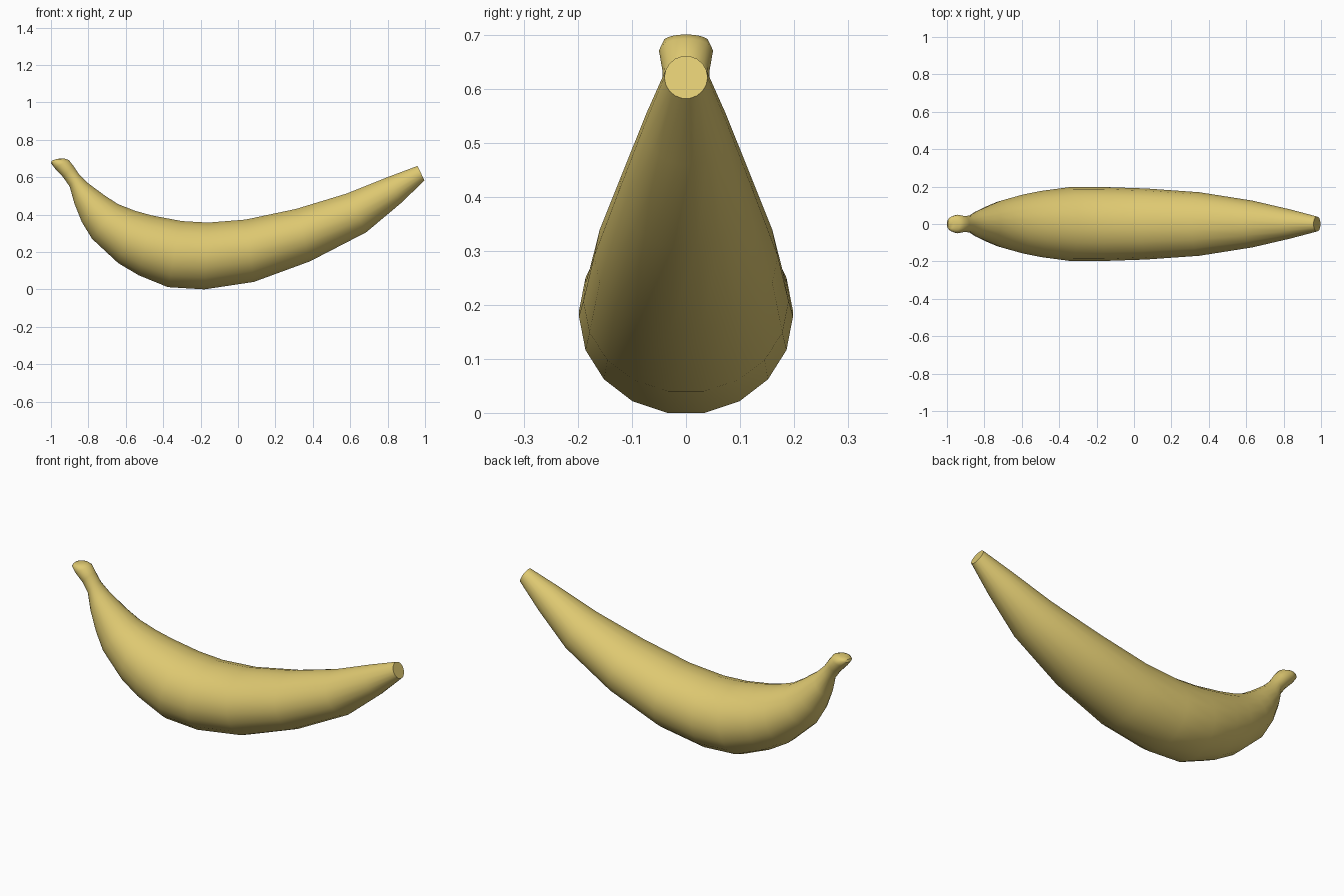
import bpy, bmesh, math
from mathutils import Vector

if "Cube" in bpy.data.objects:
    bpy.data.objects.remove(bpy.data.objects["Cube"])

# banana skin colour
skin = bpy.data.materials.new("banana yellow")
skin.diffuse_color = (0.73, 0.58, 0.165, 1)
skin.use_nodes = True
skin.node_tree.nodes["Principled BSDF"].inputs["Base Color"].default_value = skin.diffuse_color

# cross-sections: underside x, z / upper side x, z / half width
sections = [
    (-0.995, 0.688, -0.965, 0.698, 0.026),
    (-1.0, 0.675, -0.93, 0.70, 0.042),
    (-0.98, 0.648, -0.905, 0.692, 0.05),
    (-0.935, 0.60, -0.88, 0.66, 0.043),
    (-0.90, 0.55, -0.85, 0.615, 0.045),
    (-0.875, 0.46, -0.805, 0.57, 0.068),
    (-0.835, 0.36, -0.71, 0.50, 0.098),
    (-0.78, 0.27, -0.64, 0.455, 0.125),
    (-0.64, 0.14, -0.55, 0.42, 0.157),
    (-0.53, 0.075, -0.46, 0.395, 0.177),
    (-0.375, 0.012, -0.30, 0.365, 0.198),
    (-0.18, 0.0, -0.16, 0.357, 0.198),
    (0.085, 0.04, 0.04, 0.373, 0.19),
    (0.385, 0.15, 0.31, 0.43, 0.17),
    (0.685, 0.305, 0.58, 0.512, 0.125),
    (0.87, 0.46, 0.80, 0.60, 0.078),
    (0.997, 0.582, 0.96, 0.66, 0.04),
]
SIDES = 18
bm = bmesh.new()
rings = []
for bx, bz, tx, tz, w in sections:
    low, high = Vector((bx, 0, bz)), Vector((tx, 0, tz))
    mid, half = (low + high) / 2, (high - low) / 2
    ring = []
    for i in range(SIDES):
        a = math.radians(10) + 2 * math.pi * i / SIDES
        p = mid - half * (math.cos(a) / math.cos(math.radians(10)))
        p.y = w * math.sin(a)
        ring.append(bm.verts.new(p))
    rings.append(ring)

# skin between the sections, and both end caps
for r, s in zip(rings, rings[1:]):
    for i in range(SIDES):
        j = (i + 1) % SIDES
        bm.faces.new((r[i], r[j], s[j], s[i]))
bm.faces.new(rings[0])
bm.faces.new(rings[-1])
bmesh.ops.recalc_face_normals(bm, faces=bm.faces)

mesh = bpy.data.meshes.new("banana")
bm.to_mesh(mesh)
bm.free()
mesh.materials.append(skin)
banana = bpy.data.objects.new("banana", mesh)
bpy.context.collection.objects.link(banana)
bpy.context.view_layer.objects.active = banana
banana.select_set(True)
bpy.ops.object.shade_smooth_by_angle(angle=math.radians(50))
